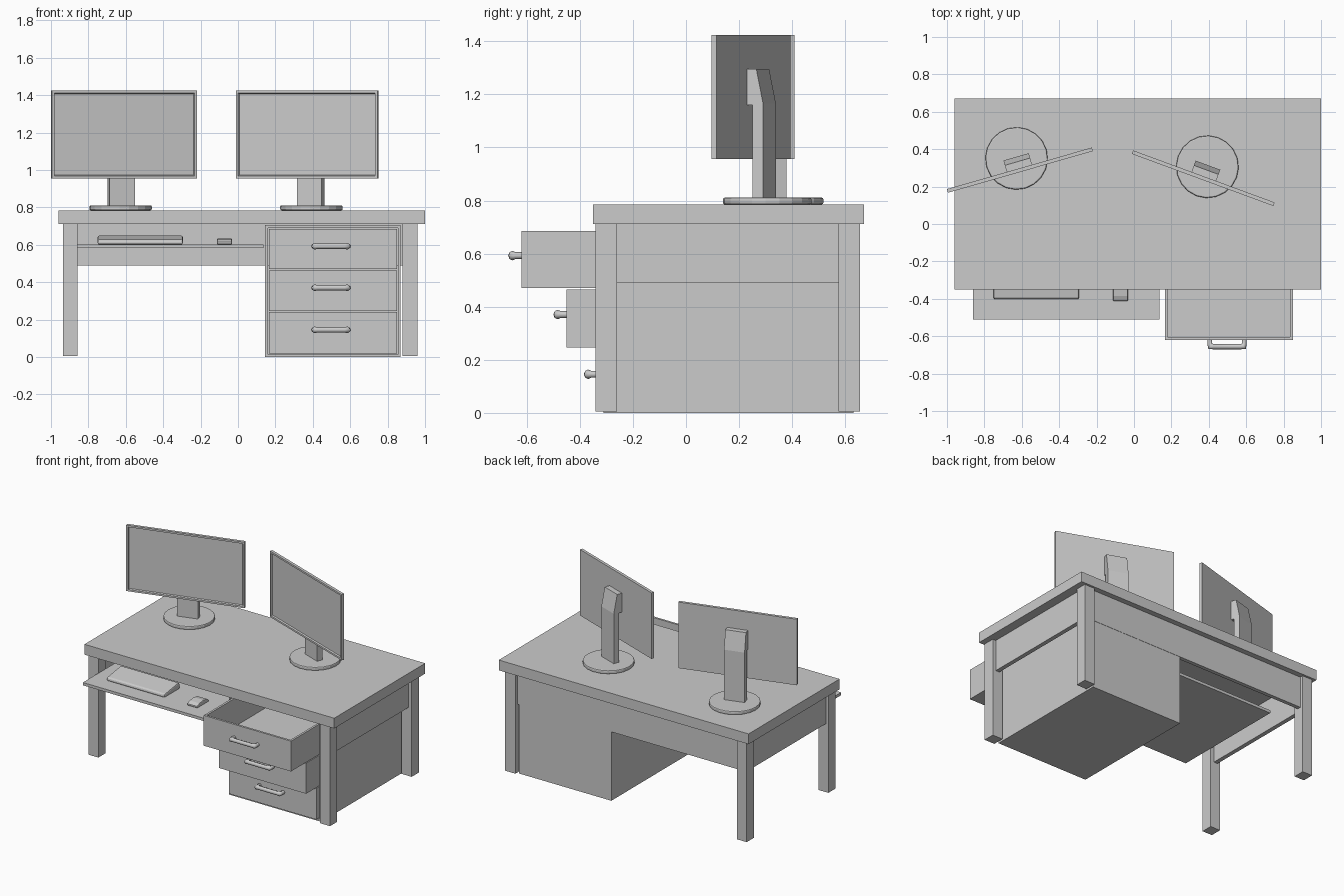
import bpy, bmesh, math
from mathutils import Matrix, Vector

if "Cube" in bpy.data.objects:
    bpy.data.objects.remove(bpy.data.objects["Cube"])


def finish(name, bm, matrix=None):
    bmesh.ops.recalc_face_normals(bm, faces=bm.faces)
    mesh = bpy.data.meshes.new(name)
    bm.to_mesh(mesh)
    bm.free()
    ob = bpy.data.objects.new(name, mesh)
    bpy.context.collection.objects.link(ob)
    if matrix:
        ob.matrix_world = matrix
    return ob


def boxes(name, *spans):
    """One object from boxes given as (x0, x1, y0, y1, z0, z1)."""
    bm = bmesh.new()
    for x0, x1, y0, y1, z0, z1 in spans:
        m = (Matrix.Translation(((x0 + x1) / 2, (y0 + y1) / 2, (z0 + z1) / 2))
             @ Matrix.Diagonal((x1 - x0, y1 - y0, z1 - z0, 1)))
        bmesh.ops.create_cube(bm, size=1, matrix=m)
    return finish(name, bm)


def extrude_x(name, profile, x0, x1, matrix=None):
    """Extrude a (y, z) profile along x."""
    bm = bmesh.new()
    face = bm.faces.new([bm.verts.new((x0, y, z)) for y, z in profile])
    out = bmesh.ops.extrude_face_region(bm, geom=[face])
    bmesh.ops.translate(bm, vec=(x1 - x0, 0, 0),
                        verts=[v for v in out["geom"] if isinstance(v, bmesh.types.BMVert)])
    return finish(name, bm, matrix)


def bevel(ob, width, segments=2):
    mod = ob.modifiers.new("bevel", "BEVEL")
    mod.width, mod.segments = width, segments


# Desk top, legs and aprons
boxes("desk_top", (-0.96, 1.0, -0.35, 0.67, 0.712, 0.785))
for side, x0, x1 in (("left", -0.935, -0.858), ("right", 0.88, 0.96)):
    for end, y0, y1 in (("front", -0.34, -0.26), ("back", 0.575, 0.655)):
        boxes(f"{end}_{side}_leg", (x0, x1, y0, y1, 0.005, 0.712))
boxes("back_apron", (-0.86, 0.88, 0.605, 0.632, 0.49, 0.712))
boxes("left_apron", (-0.915, -0.885, -0.26, 0.575, 0.49, 0.712))
boxes("right_apron", (0.905, 0.935, -0.26, 0.575, 0.49, 0.712))

# Drawer cabinet, open at the front
X0, X1, T = 0.145, 0.87, 0.015
boxes("cabinet",
      (X0, X0 + T, -0.31, 0.63, 0, 0.705), (X1 - T, X1, -0.31, 0.63, 0, 0.705),
      (X0 + T, X1 - T, -0.31, 0.63, 0, T), (X0 + T, X1 - T, -0.31, 0.63, 0.69, 0.705),
      (X0 + T, X1 - T, 0.615, 0.63, T, 0.69))

# Drawers with bent tube handles
for name, y, z0, z1 in (("top", -0.62, 0.47, 0.685),
                        ("middle", -0.45, 0.247, 0.464),
                        ("bottom", -0.335, 0.02, 0.241)):
    a, b, back = 0.165, 0.85, y + 0.9
    boxes(f"{name}_drawer",
          (a, b, y, y + T, z0, z1), (a, b, back - T, back, z0, z1),
          (a, a + T, y + T, back - T, z0, z1), (b - T, b, y + T, back - T, z0, z1),
          (a + T, b - T, y + T, back - T, z0, z0 + T))
    curve = bpy.data.curves.new(f"{name}_handle", "CURVE")
    curve.dimensions = "3D"
    curve.bevel_depth, curve.bevel_resolution = 0.014, 2
    curve.use_fill_caps = True
    spline = curve.splines.new("POLY")
    path = [(0.405, 0.005, 0.9), (0.405, -0.022, 0.9), (0.409, -0.034, 1.3),
            (0.425, -0.036, 1.0), (0.57, -0.036, 1.0), (0.586, -0.034, 1.3),
            (0.59, -0.022, 0.9), (0.59, 0.005, 0.9)]
    spline.points.add(len(path) - 1)
    for p, (px, py, r) in zip(spline.points, path):
        p.co = (px, y + py, (z0 + z1) / 2 + 0.015, 1)
        p.radius = r
    handle = bpy.data.objects.new(f"{name}_handle", curve)
    bpy.context.collection.objects.link(handle)

# Keyboard tray, keyboard and mouse
boxes("keyboard_tray", (-0.86, 0.135, -0.51, 0.33, 0.582, 0.602))
keyboard = extrude_x("keyboard", [(-0.402, 0.602), (-0.402, 0.622), (-0.39, 0.628),
                                  (-0.245, 0.65), (-0.23, 0.64), (-0.23, 0.602)], -0.75, -0.295)
bevel(keyboard, 0.008)
mouse = extrude_x("mouse", [(-0.41, 0.602), (-0.412, 0.616), (-0.385, 0.628), (-0.34, 0.634),
                            (-0.3, 0.626), (-0.28, 0.612), (-0.28, 0.602)], -0.112, -0.032)
bevel(mouse, 0.009)

# Two turned monitors: panel, neck and round foot
for side, cx, cy, deg in (("left", -0.61, 0.288, 16), ("right", 0.37, 0.245, -20.2)):
    place = Matrix.Translation((cx, cy, 0)) @ Matrix.Rotation(math.radians(deg), 4, "Z")

    bm = bmesh.new()
    bmesh.ops.create_cube(bm, size=1, matrix=Matrix.Translation((0, 0, 1.19))
                          @ Matrix.Diagonal((0.806, 0.02, 0.468, 1)))
    bm.normal_update()
    screen = min(bm.faces, key=lambda f: f.calc_center_median().y)
    bmesh.ops.inset_region(bm, faces=[screen], thickness=0.018)
    bmesh.ops.inset_region(bm, faces=[screen], thickness=0.006)
    bmesh.ops.translate(bm, verts=screen.verts, vec=Vector((0, 0.01, 0)))
    finish(f"{side}_monitor_panel", bm, place)

    extrude_x(f"{side}_monitor_neck",
              [(0.005, 1.295), (0.047, 1.295), (0.074, 1.165), (0.074, 0.8),
               (0.031, 0.8), (0.031, 1.16), (0.005, 1.16)], -0.07, 0.07, place)

    bm = bmesh.new()
    bmesh.ops.create_cone(bm, cap_ends=True, segments=20, radius1=0.167, radius2=0.167,
                          depth=0.026, matrix=Matrix.Translation((0, 0.065, 0.798)))
    foot = finish(f"{side}_monitor_foot", bm, place)
    bevel(foot, 0.007)
